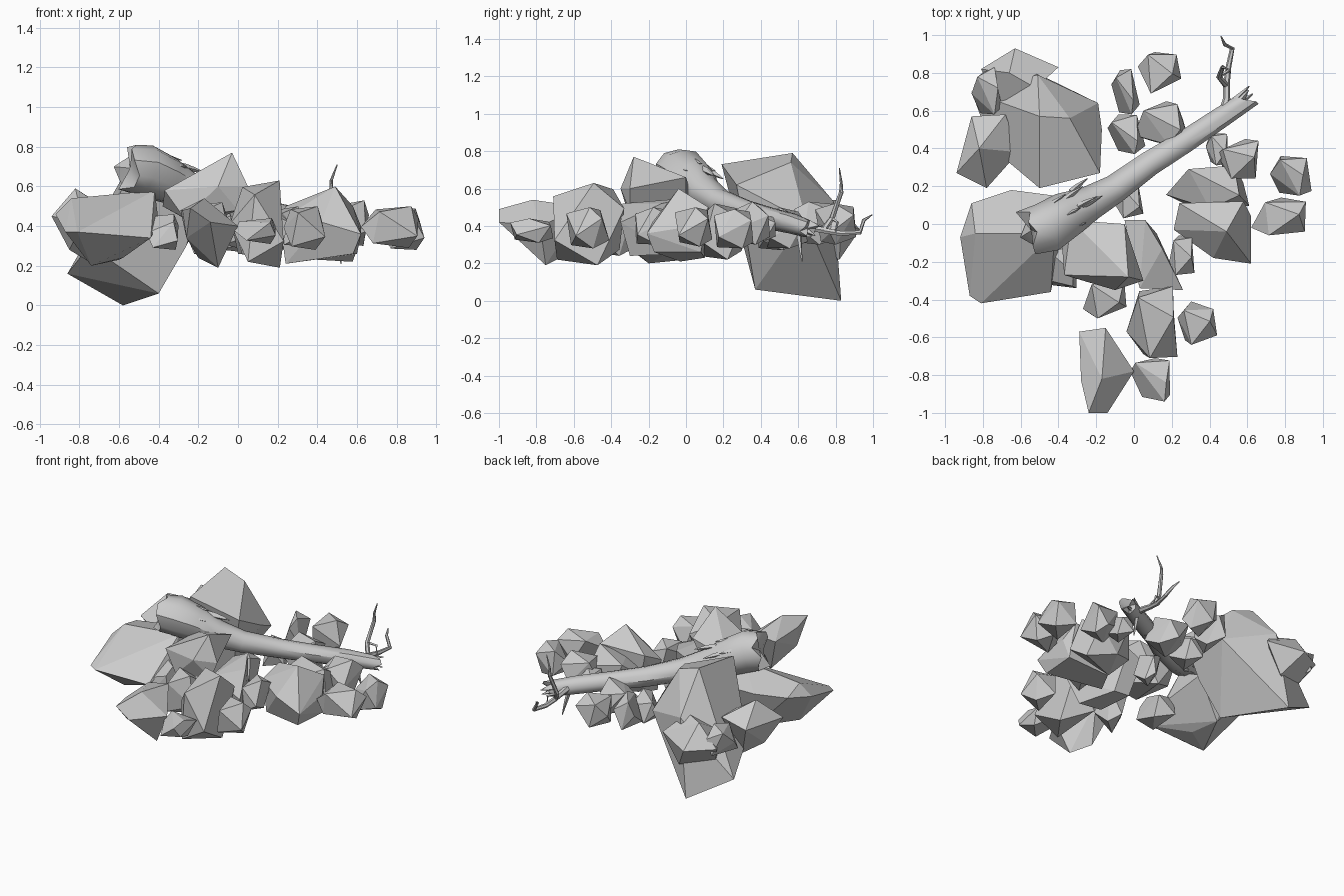
import bpy, bmesh, math, random
from mathutils import Vector

if "Cube" in bpy.data.objects:
    bpy.data.objects.remove(bpy.data.objects["Cube"])

random.seed(7)


def finish(name, bm):
    bmesh.ops.recalc_face_normals(bm, faces=bm.faces)
    me = bpy.data.meshes.new(name)
    bm.to_mesh(me)
    bm.free()
    ob = bpy.data.objects.new(name, me)
    bpy.context.collection.objects.link(ob)
    return ob


def hull(name, pts):
    """Faceted boulder: convex hull of a few corner points."""
    bm = bmesh.new()
    for p in pts:
        bm.verts.new(p)
    bmesh.ops.convex_hull(bm, input=bm.verts)
    junk = [v for v in bm.verts if not v.link_faces]
    bmesh.ops.delete(bm, geom=junk, context='VERTS')
    bmesh.ops.dissolve_limit(bm, angle_limit=math.radians(9), verts=bm.verts, edges=bm.edges)
    return finish(name, bm)


def stone(name, x0, x1, y0, y1, z0, z1, n=9):
    """Random angular stone that exactly fills a box."""
    pts = []
    for i in range(n):
        z = 1 - 2 * (i + .5) / n
        a = i * 2.4 + random.uniform(-.4, .4)
        r = math.sqrt(1 - z * z)
        p = Vector((r * math.cos(a), r * math.sin(a), z))
        pts.append([math.copysign(abs(c) ** .65, c) * random.uniform(.9, 1.08) for c in p])
    for k, (lo, hi) in enumerate(((x0, x1), (y0, y1), (z0, z1))):
        mn, mx = min(p[k] for p in pts), max(p[k] for p in pts)
        for p in pts:
            p[k] = lo + (p[k] - mn) / (mx - mn) * (hi - lo)
    return hull(name, pts)


def tube(name, pts, radii, sides=6, rough=0.0, jag=0.0):
    """Tapered limb through points, with optional rough bark and broken ends."""
    pts = [Vector(p) for p in pts]
    bm = bmesh.new()
    rings = []
    last = len(pts) - 1
    lump = [random.uniform(-rough, rough) for _ in range(sides)]
    for i, (p, r) in enumerate(zip(pts, radii)):
        t = (pts[min(i + 1, last)] - pts[max(i - 1, 0)]).normalized()
        q = t.to_track_quat('Z', 'Y')
        ring = []
        for s in range(sides):
            a = 2 * math.pi * s / sides
            rr = r * (1 + lump[s] + random.uniform(-rough, rough) * .5)
            off = random.uniform(-jag, jag) if i in (0, last) else 0
            ring.append(bm.verts.new(p + q @ Vector((rr * math.cos(a), rr * math.sin(a), off))))
        rings.append(ring)
    for a, b in zip(rings, rings[1:]):
        for s in range(sides):
            bm.faces.new((a[s], a[(s + 1) % sides], b[(s + 1) % sides], b[s]))
    # splintered ends: fan to a sunken centre
    for ring, p, d in ((rings[0], pts[0], pts[1] - pts[0]), (rings[-1], pts[-1], pts[-2] - pts[-1])):
        c = bm.verts.new(p + d.normalized() * jag * .5)
        for s in range(sides):
            bm.faces.new((ring[s], ring[(s + 1) % sides], c))
    ob = finish(name, bm)
    bpy.ops.object.select_all(action='DESELECT')
    ob.select_set(True)
    bpy.context.view_layer.objects.active = ob
    bpy.ops.object.shade_smooth_by_angle(angle=math.radians(40))
    return ob


# Large boulders shaped by hand
hull("tall_boulder", [(-.5, .57, .79), (-.34, .56, .74), (-.5, .19, .73), (-.51, .79, .53),
                      (-.19, .64, .44), (-.17, .5, .5), (-.18, .27, .62), (-.61, .37, .58),
                      (-.4, .37, .06), (-.58, .83, 0), (-.86, .7, .16), (-.26, .33, .3), (-.75, .4, .3)])
hull("left_boulder", [(-.87, -.38, .37), (-.81, -.42, .37), (-.44, -.36, .34), (-.4, -.16, .42),
                      (-.84, -.05, .54), (-.42, -.05, .58), (-.92, -.07, .46), (-.86, .11, .5),
                      (-.65, .18, .5), (-.42, .15, .48), (-.74, -.2, .2), (-.58, -.12, .24), (-.6, .1, .23)])
hull("peaked_boulder", [(-.03, -.28, .77), (-.1, -.35, .6), (-.37, -.27, .58), (-.33, .02, .6),
                        (-.05, 0, .66), (.05, -.3, .6), (-.27, -.3, .44), (0, -.3, .48),
                        (-.2, 0, .4), (-.38, -.12, .5)])
hull("wedge_boulder", [(-.05, .02, .5), (.06, .02, .55), (.15, -.13, .52), (.26, -.35, .42), (.03, -.34, .52),
                       (0, -.05, .26), (.12, -.05, .25), (.2, -.3, .24), (.02, -.3, .26)])
hull("front_boulder", [(-.29, -.57, .48), (-.15, -.55, .5), (0, -.78, .4), (-.14, -1, .42),
                       (-.24, -1, .49), (-.28, -.83, .48), (-.1, -.75, .19), (-.2, -.65, .24),
                       (-.17, -.82, .54), (-.26, -.85, .34)])
hull("back_left_boulder", [(-.94, .27, .45), (-.78, .19, .42), (-.61, .38, .45), (-.68, .58, .5),
                           (-.86, .57, .45), (-.82, .4, .59), (-.75, .45, .22), (-.85, .35, .28)])
hull("right_boulder", [(.21, -.03, .43), (.24, .11, .5), (.58, .12, .5), (.62, .04, .4),
                       (.62, -.21, .36), (.49, -.04, .6), (.42, -.18, .42), (.24, -.03, .21),
                       (.58, -.17, .26), (.6, .08, .26), (.3, .1, .23)])
hull("back_stack", [(-.63, .93, .38), (-.4, .83, .42), (-.52, .72, .54), (-.69, .57, .4),
                    (-.81, .82, .4), (-.72, .7, .24), (-.52, .82, .22), (-.66, .8, .54)])

# Smaller stones by area: x range, y range, z range
front_stones = [(-.27, -.04, -.5, -.28, .24, .52), (-.04, .23, -.71, -.33, .19, .63),
                (.23, .44, -.64, -.41, .28, .5), (-.02, .19, -.94, -.71, .31, .44),
                (.18, .32, -.27, -.06, .3, .5), (-.46, -.3, -.34, -.1, .28, .46)]
right_stones = [(.17, .61, .08, .31, .22, .52), (.72, .94, .15, .36, .28, .49),
                (.62, .91, -.06, .14, .29, .5), (.44, .66, .24, .45, .3, .53),
                (.38, .5, .31, .48, .32, .46)]
back_stones = [(.02, .25, .69, .91, .3, .52), (-.12, .03, .58, .82, .3, .53),
               (-.14, .06, .37, .58, .27, .46), (0, .29, .42, .65, .28, .5),
               (-.1, .05, .03, .22, .28, .48), (-.86, -.7, .58, .83, .32, .52)]
for area, group in (("front", front_stones), ("right", right_stones), ("back", back_stones)):
    for i, box in enumerate(group):
        stone(f"{area}_stone_{i + 1}", *box)

# Fallen trunk with a flared, broken root end
trunk = [(-.56, -.04, .695), (-.47, -.01, .68), (-.36, .05, .635), (-.24, .11, .575), (-.1, .19, .525),
         (.08, .32, .48), (.27, .44, .445), (.45, .56, .415), (.6, .66, .385)]
tube("fallen_trunk", trunk, [.125, .135, .12, .095, .075, .066, .06, .057, .05],
     sides=11, rough=.1, jag=.035)

# Torn bark strips lying along the trunk
for i in range(10):
    k = random.randrange(1, len(trunk) - 1)
    p, nxt = Vector(trunk[k]), Vector(trunk[k + 1])
    d = (nxt - p).normalized()
    r = .12 if k < 3 else .08 if k < 5 else .06
    a = random.uniform(0, 2 * math.pi)
    out = d.to_track_quat('Z', 'Y') @ Vector((math.cos(a), math.sin(a), 0))
    b = p.lerp(nxt, random.random() * .6)
    tube(f"bark_strip_{i + 1}", [b + out * r * .8, b + out * r * .9 + d * .05, b + out * r * 1.0 + d * .12],
         [.016, .014, .002], sides=4)

# Splinters at the thin end
for i, tip in enumerate([(.65, .64, .4), (.61, .73, .4), (.63, .69, .35)]):
    tube(f"splinter_{i + 1}", [Vector(trunk[-2]).lerp(Vector(tip), .55), tip], [.022, .003], sides=4)

# Forked dead branch and twigs
tube("branch_base", [(.47, .58, .42), (.49, .66, .39), (.49, .75, .375)], [.026, .02, .017])
tube("rising_branch", [(.49, .73, .375), (.45, .78, .44), (.47, .83, .58), (.47, .83, .63), (.5, .82, .71)],
     [.016, .015, .012, .008, .003])
tube("reaching_branch", [(.49, .74, .375), (.5, .83, .36), (.52, .93, .365), (.48, .95, .43), (.46, .995, .46)],
     [.017, .015, .013, .01, .003])
tube("cross_twig", [(.45, .78, .44), (.5, .81, .42), (.51, .8, .37)], [.009, .008, .004], sides=4)
tube("lower_twig", [(.48, .6, .38), (.5, .61, .3), (.52, .62, .21)], [.015, .011, .003], sides=4)
